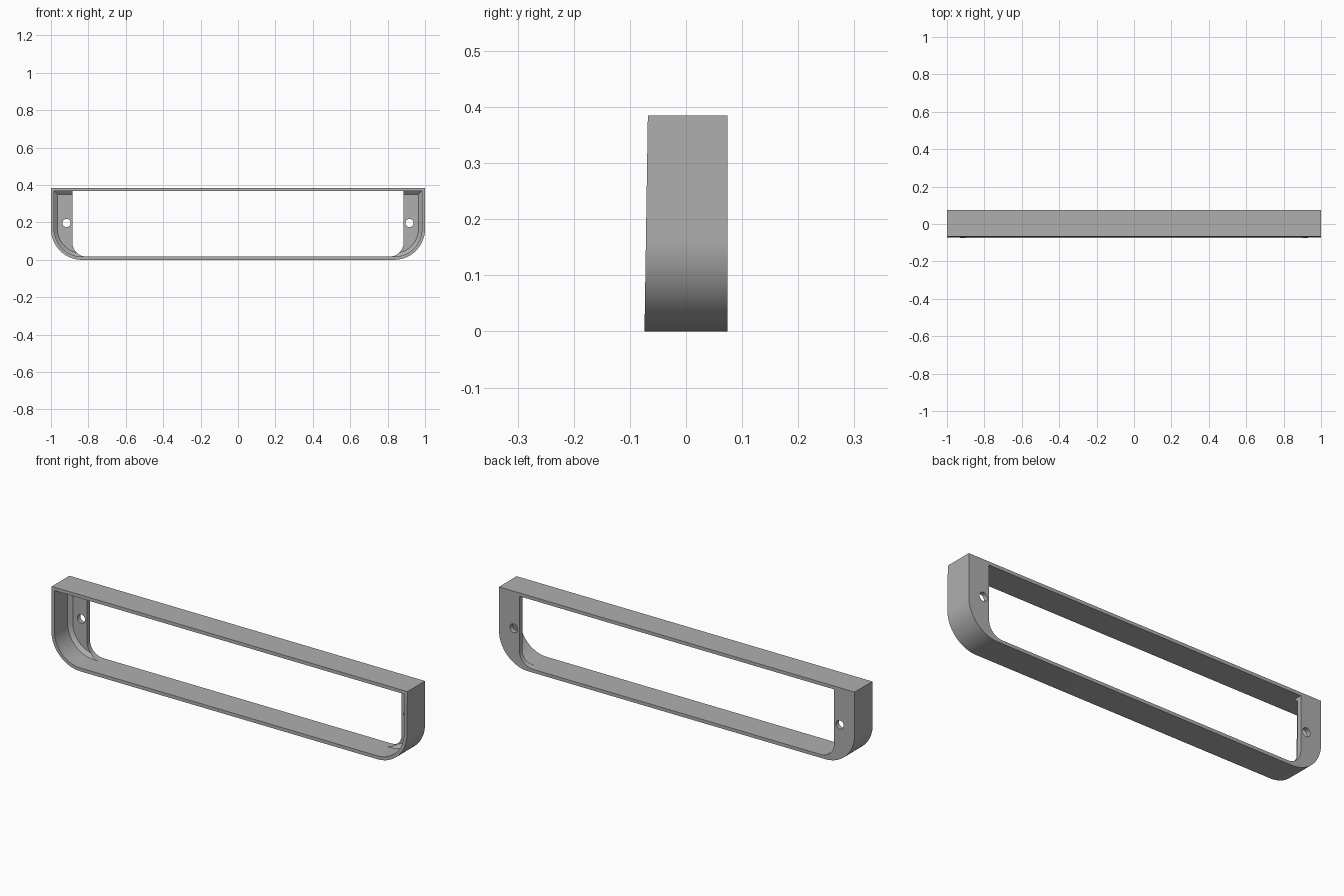
import bpy, bmesh, math

cube = bpy.data.objects.get("Cube")
if cube:
    bpy.data.objects.remove(cube, do_unlink=True)

HALF, HEIGHT, RADIUS = 1.0, 0.385, 0.165
WALL, CHAMFER = 0.017, 0.018
BACK = 0.074

grey = bpy.data.materials.new("plain grey")
grey.use_nodes = True
grey.diffuse_color = (0.43, 0.43, 0.43, 1)
grey.node_tree.nodes["Principled BSDF"].inputs["Base Color"].default_value = grey.diffuse_color


def profile(half, low, high, radius, steps=20):
    """Closed outline with square top corners and rounded bottom corners."""
    right = []
    for i in range(steps + 1):
        a = math.pi / 2 * i / steps
        right.append((half - radius + radius * math.sin(a),
                      low + radius - radius * math.cos(a)))
    right.append((half, high))
    return right + [(-x, z) for x, z in reversed(right)]


def loft(name, rings):
    """Capped solid through matching rings of 3D points."""
    bm = bmesh.new()
    loops = [[bm.verts.new(p) for p in ring] for ring in rings]
    n = len(loops[0])
    for a, b in zip(loops, loops[1:]):
        for i in range(n):
            j = (i + 1) % n
            bm.faces.new((a[i], a[j], b[j], b[i]))
    bm.faces.new(loops[0])
    bm.faces.new(loops[-1])
    bmesh.ops.recalc_face_normals(bm, faces=bm.faces)
    mesh = bpy.data.meshes.new(name)
    bm.to_mesh(mesh)
    bm.free()
    mesh.materials.append(grey)
    obj = bpy.data.objects.new(name, mesh)
    bpy.context.collection.objects.link(obj)
    return obj


def at(points, y):
    return [(x, y, z) for x, z in points]


def inset(d):
    return profile(HALF - d, d, HEIGHT - d, RADIUS - d)


# Outer body, with the front leaning back slightly
outer = profile(HALF, 0, HEIGHT, RADIUS)
front = [(x, -0.074 + 0.006 * z / HEIGHT, z) for x, z in outer]
frame = loft("mounting_frame", [front, at(outer, BACK)])

# Front cavity, chamfered where the walls meet the end flanges
cavity = loft("cavity_cutter", [at(inset(WALL), -0.2), at(inset(WALL), 0.035),
                                at(inset(WALL + CHAMFER), 0.051)])

# Through opening between the end flanges
opening = profile(0.885, WALL, HEIGHT - WALL, 0.075, 14)
window = loft("window_cutter", [at(opening, -0.2), at(opening, 0.2)])

# Screw holes
cutters = [cavity, window]
for side in (-1, 1):
    circle = [(side * 0.917 + 0.022 * math.cos(math.tau * i / 32),
               0.197 + 0.022 * math.sin(math.tau * i / 32)) for i in range(32)]
    cutters.append(loft("hole_cutter", [at(circle, 0), at(circle, 0.2)]))

bpy.ops.object.select_all(action="DESELECT")
bpy.context.view_layer.objects.active = frame
frame.select_set(True)
for cutter in cutters:
    cutter.hide_render = True
    mod = frame.modifiers.new("cut", "BOOLEAN")
    mod.operation = "DIFFERENCE"
    mod.solver = "EXACT"
    mod.object = cutter
    bpy.ops.object.modifier_apply(modifier=mod.name)
    bpy.data.objects.remove(cutter, do_unlink=True)

bpy.ops.object.shade_smooth_by_angle(angle=math.radians(30))
